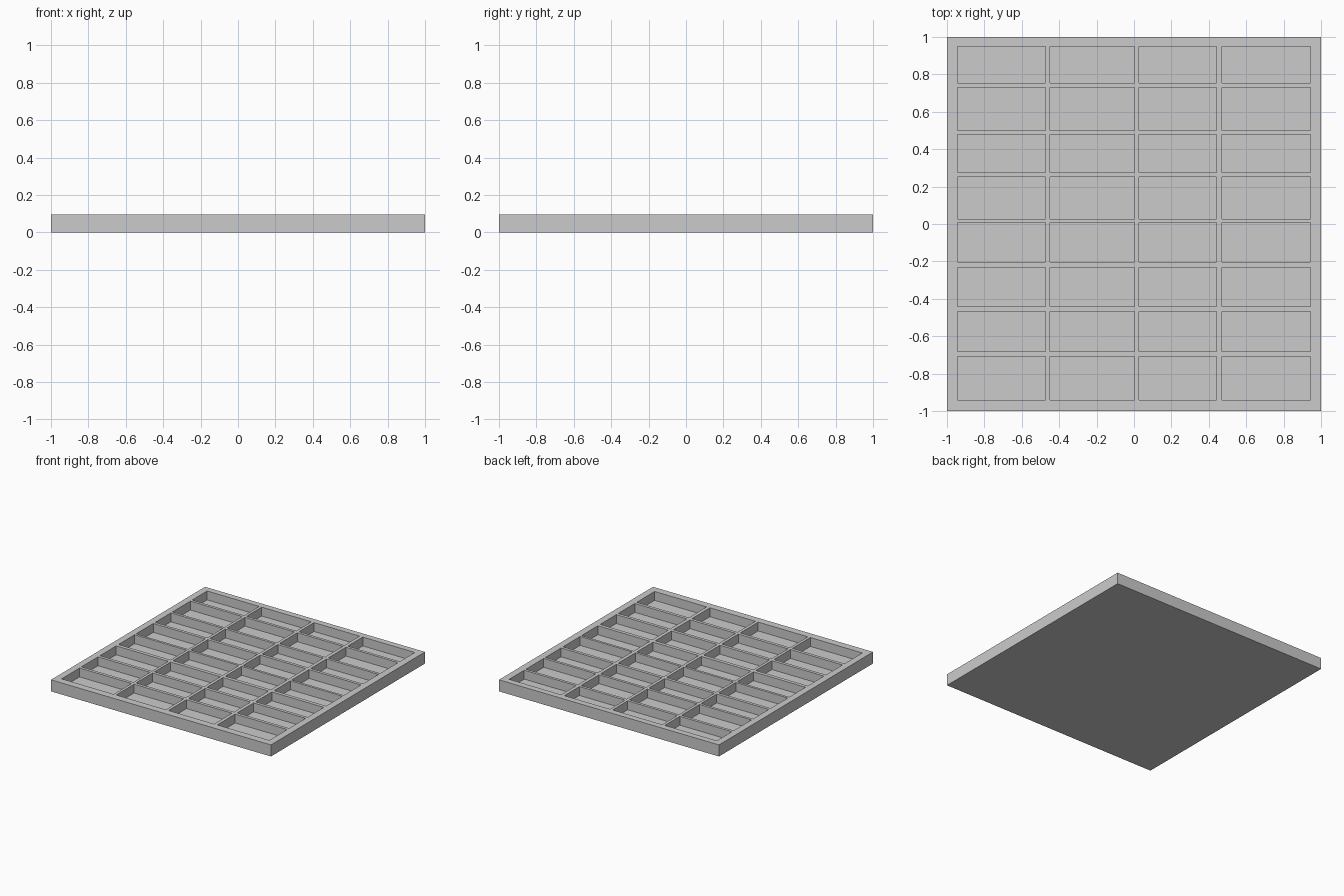
import bpy, bmesh

if "Cube" in bpy.data.objects:
    bpy.data.objects.remove(bpy.data.objects["Cube"])

# Compartment extents along each axis
COLS = [(-0.945, -0.472), (-0.449, 0.002), (0.027, 0.441), (0.47, 0.943)]
ROWS = [(-0.94, -0.708), (-0.682, -0.468), (-0.442, -0.232), (-0.202, 0.008),
        (0.028, 0.25), (0.275, 0.478), (0.5, 0.731), (0.754, 0.949)]
HEIGHT, FLOOR = 0.095, 0.022

xs = [-1] + [v for c in COLS for v in c] + [1]
ys = [-1] + [v for r in ROWS for v in r] + [1]

# Top sheet divided along the compartment edges
bm = bmesh.new()
grid = [[bm.verts.new((x, y, HEIGHT)) for y in ys] for x in xs]
pockets = []
for i in range(len(xs) - 1):
    for j in range(len(ys) - 1):
        f = bm.faces.new((grid[i][j], grid[i + 1][j],
                          grid[i + 1][j + 1], grid[i][j + 1]))
        if i % 2 and j % 2:
            pockets.append(f)

# Outer walls and underside
rim = [e for e in bm.edges if e.is_boundary]
walls = bmesh.ops.extrude_edge_only(bm, edges=rim)["geom"]
for v in walls:
    if isinstance(v, bmesh.types.BMVert):
        v.co.z = 0
bmesh.ops.holes_fill(bm, edges=[e for e in bm.edges if e.is_boundary], sides=0)

# Sunken compartments
sunk = bmesh.ops.extrude_discrete_faces(bm, faces=pockets)["faces"]
for f in sunk:
    for v in f.verts:
        v.co.z = FLOOR

# Merge coplanar rim strips, keep clean normals
bmesh.ops.remove_doubles(bm, verts=bm.verts, dist=1e-5)
bmesh.ops.recalc_face_normals(bm, faces=bm.faces)

mesh = bpy.data.meshes.new("compartment_tray")
bm.to_mesh(mesh)
bm.free()
bpy.context.collection.objects.link(bpy.data.objects.new("compartment_tray", mesh))
